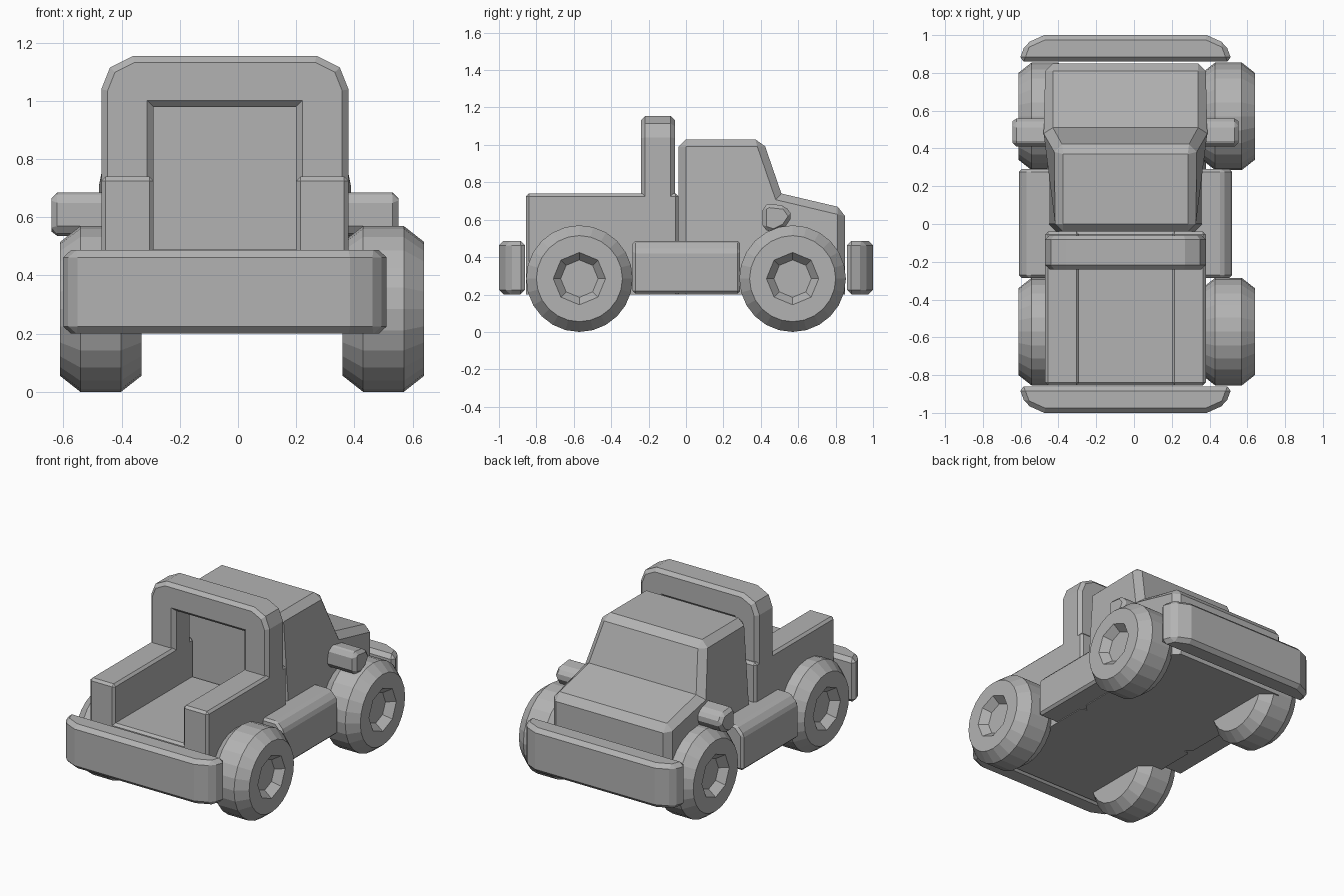
import bpy, bmesh, math
from mathutils import Vector

cube = bpy.data.objects.get("Cube")
if cube:
    bpy.data.objects.remove(cube)

grey = bpy.data.materials.new("plain grey")
GREY = (0.45, 0.45, 0.45, 1)
grey.diffuse_color = GREY
grey.use_nodes = True
grey.node_tree.nodes["Principled BSDF"].inputs["Base Color"].default_value = GREY

MID = -0.045    # centre line of the bodywork
HALF = 0.425    # half width of the bodywork


def finish(name, bm):
    bmesh.ops.recalc_face_normals(bm, faces=bm.faces)
    mesh = bpy.data.meshes.new(name)
    bm.to_mesh(mesh)
    bm.free()
    mesh.materials.append(grey)
    obj = bpy.data.objects.new(name, mesh)
    bpy.context.collection.objects.link(obj)
    return obj


def prism(name, points, start, end, axis, bevel, shape=None, keep=None):
    """Extrude a profile along an axis, reshape it, then chamfer its convex edges."""
    place = {"x": lambda a, b, t: (t, a, b),
             "y": lambda a, b, t: (a, t, b),
             "z": lambda a, b, t: (a, b, t)}[axis]
    bm = bmesh.new()
    face = bm.faces.new([bm.verts.new(place(a, b, start)) for a, b in points])
    out = bmesh.ops.extrude_face_region(bm, geom=[face], use_keep_orig=True)
    moved = [v for v in out["geom"] if isinstance(v, bmesh.types.BMVert)]
    bmesh.ops.translate(bm, verts=moved, vec=Vector(place(0, 0, end - start)))
    bmesh.ops.recalc_face_normals(bm, faces=bm.faces)
    if shape:
        for v in bm.verts:
            shape(v.co)
    bm.normal_update()
    edges = [e for e in bm.edges if e.is_convex and e.calc_face_angle(0) > 0.7
             and (keep is None or keep(e))]
    bmesh.ops.bevel(bm, geom=edges, offset=bevel, segments=1, profile=0.5,
                    affect="EDGES", clamp_overlap=True)
    return finish(name, bm)


def mirrored(points):
    """Complete a half profile, given as distances from the centre line."""
    return [(MID - a, b) for a, b in points] + [(MID + a, b) for a, b in reversed(points)]


def above_floor(edge):
    return max(v.co.z for v in edge.verts) > 0.3


# Cab and bonnet, with the roof drawn in
def narrow_roof(co):
    if co.z > 1:
        co.x = MID + (co.x - MID) * 0.87


cab_side = [(-0.04, 0.2), (-0.04, 1.03), (0.41, 1.03),
            (0.51, 0.74), (0.85, 0.66), (0.85, 0.2)]
prism("cab_and_bonnet", cab_side, MID - HALF, MID + HALF, "x", 0.04,
      narrow_roof, above_floor)

# Open load bed
bed = mirrored([(0.245, 0.49), (0.245, 0.74), (HALF, 0.74), (HALF, 0.2)])
prism("load_bed", bed, -0.855, -0.04, "y", 0.015, None, above_floor)

# Roll bar
bar = mirrored([(0.245, 0.7), (HALF, 0.7), (HALF, 1.04), (0.395, 1.115), (0.315, 1.155)][::-1])
inner = 0.245
bar = ([(MID - inner, 0.98), (MID - inner, 0.7), (MID - HALF, 0.7), (MID - HALF, 1.04),
        (MID - 0.395, 1.115), (MID - 0.315, 1.155), (MID + 0.315, 1.155),
        (MID + 0.395, 1.115), (MID + HALF, 1.04), (MID + HALF, 0.7),
        (MID + inner, 0.7), (MID + inner, 0.98)])
roll_bar = prism("roll_bar", bar, -0.24, -0.06, "y", 0.02,
                 None, lambda e: False)
bm = bmesh.new()
bm.from_mesh(roll_bar.data)
rims = [e for e in bm.edges if abs(e.verts[0].co.y - e.verts[1].co.y) < 0.01]
bmesh.ops.bevel(bm, geom=rims, offset=0.022, segments=1, profile=0.5, affect="EDGES")
bm.to_mesh(roll_bar.data)
bm.free()

# Bumpers with swept corners
for name, side in (("rear_bumper", -1), ("front_bumper", 1)):
    plan = mirrored([(0.565, side * 0.86), (0.53, side * 0.955), (0.43, side * 1.0)])
    prism(name, plan, 0.2, 0.487, "z", 0.025)

# Running boards under the doors
for name, side in (("right_running_board", -1), ("left_running_board", 1)):
    a, b = MID + side * 0.33, MID + side * 0.565
    step = [(a, 0.205), (a, 0.487), (b - side * 0.05, 0.487), (b, 0.435), (b, 0.205)]
    prism(name, step, -0.285, 0.29, "y", 0.015)

# Door mirrors
pod = [(0.41, 0.55), (0.41, 0.67), (0.44, 0.685), (0.53, 0.675),
       (0.57, 0.62), (0.53, 0.56), (0.47, 0.53)]
for name, side in (("right_mirror", -1), ("left_mirror", 1)):
    prism(name, pod, MID + side * 0.38, MID + side * 0.597, "x", 0.02)


# Wheels: round tyre with an eight-sided dished hub
def wheel(name, x, y, side):
    sides, radius = 24, 0.285
    rings = [(0.23, -0.14, False), (radius, -0.07, False), (radius, 0.07, False),
             (0.23, 0.14, False), (0.14, 0.14, True), (0.1, 0.09, True)]
    bm = bmesh.new()
    loops = []
    for r, out, octagon in rings:
        loop = []
        for i in range(sides):
            angle = 2 * math.pi * i / sides
            eighth = math.pi / 8
            dent = math.cos(eighth) / math.cos(angle % (2 * eighth) - eighth)
            rr = r * dent if octagon else r
            loop.append(bm.verts.new((x + side * out, y + rr * math.sin(angle),
                                      radius + rr * math.cos(angle))))
        loops.append(loop)
    for p, q in zip(loops, loops[1:]):
        for i in range(sides):
            j = (i + 1) % sides
            bm.faces.new((p[i], p[j], q[j], q[i]))
    bm.faces.new(loops[0])
    bm.faces.new(loops[-1])
    finish(name, bm)


for end, y in (("rear", -0.57), ("front", 0.57)):
    wheel(end + "_right_wheel", -0.472, y, -1)
    wheel(end + "_left_wheel", 0.5, y, 1)
